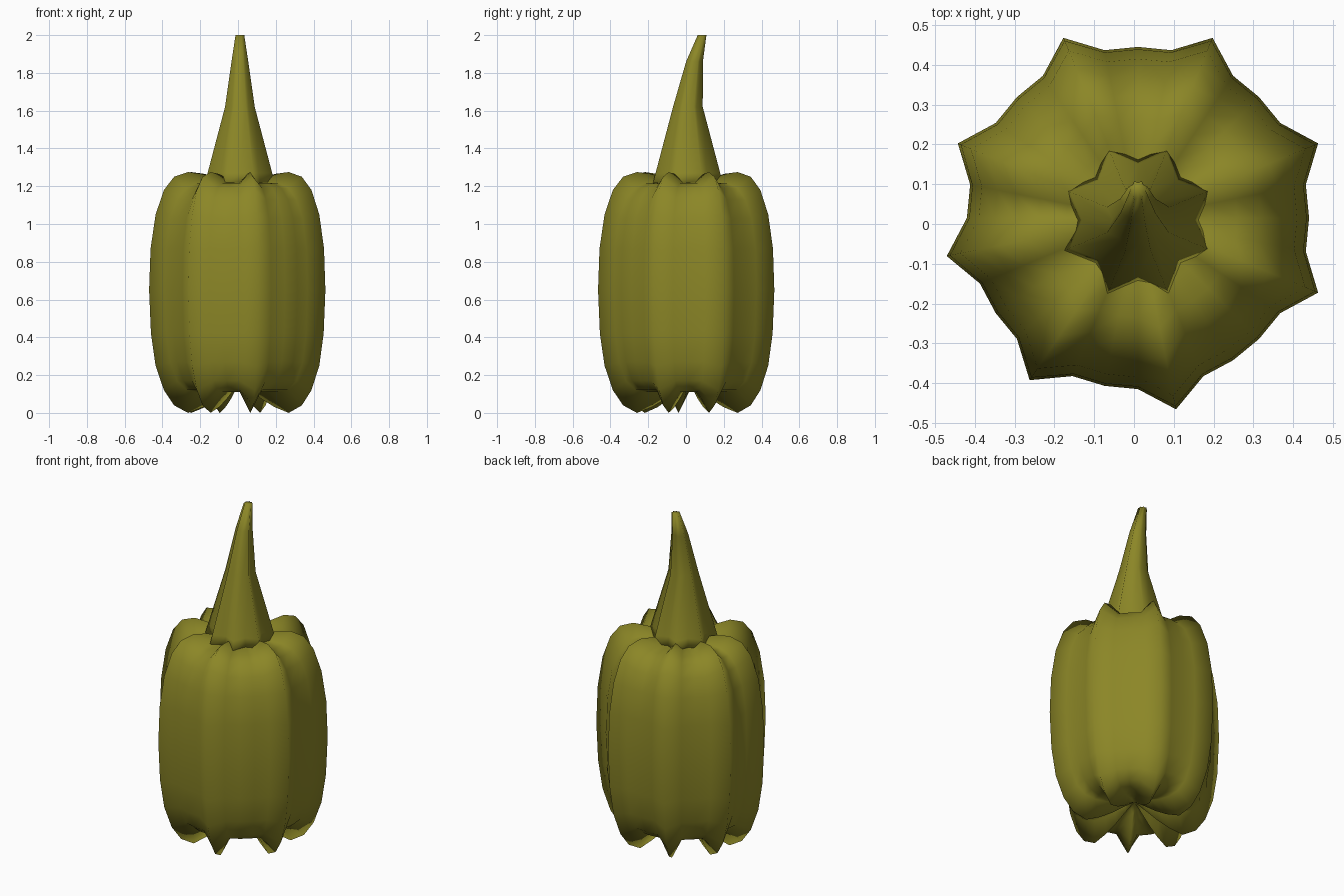
import bpy, bmesh, math

if "Cube" in bpy.data.objects:
    bpy.data.objects.remove(bpy.data.objects["Cube"])

skin = bpy.data.materials.new("olive green")
skin.diffuse_color = (0.26, 0.24, 0.02, 1)
skin.use_nodes = True
skin.node_tree.nodes["Principled BSDF"].inputs["Base Color"].default_value = skin.diffuse_color


def skin_rings(name, rings, bottom, top):
    """Join stacked rings of points and close both ends to a pole."""
    bm = bmesh.new()
    loops = [[bm.verts.new(p) for p in ring] for ring in rings]
    n = len(loops[0])
    for a, b in zip(loops, loops[1:]):
        for i in range(n):
            j = (i + 1) % n
            bm.faces.new((a[i], a[j], b[j], b[i]))
    lo, hi = bm.verts.new(bottom), bm.verts.new(top)
    for i in range(n):
        j = (i + 1) % n
        bm.faces.new((lo, loops[0][j], loops[0][i]))
        bm.faces.new((hi, loops[-1][i], loops[-1][j]))
    bmesh.ops.recalc_face_normals(bm, faces=bm.faces)
    me = bpy.data.meshes.new(name)
    bm.to_mesh(me)
    bm.free()
    me.materials.append(skin)
    for p in me.polygons:
        p.use_smooth = True
    ob = bpy.data.objects.new(name, me)
    bpy.context.collection.objects.link(ob)
    return ob


# Ribbed body: sharp ribs on 8 of 32 columns, shallower panels between
CX, CY = 0.01, 0.015
rib = [(.06, .12), (.13, .07), (.20, .03), (.28, .0), (.355, .04), (.41, .12),
       (.455, .25), (.48, .42), (.49, .65), (.482, .87), (.455, 1.05),
       (.41, 1.18), (.355, 1.25), (.28, 1.275), (.20, 1.265), (.10, 1.235)]
panel = [(.06, .15), (.12, .13), (.18, .115), (.25, .11), (.31, .125), (.36, .17),
         (.40, .27), (.422, .42), (.43, .65), (.424, .87), (.40, 1.03),
         (.36, 1.13), (.31, 1.19), (.25, 1.215), (.18, 1.22), (.10, 1.22)]
rib_columns = {2, 6, 10, 14, 17, 21, 25, 30}
rings = []
for k in range(len(rib)):
    ring = []
    for i in range(32):
        r, z = rib[k] if i in rib_columns else panel[k]
        a = math.tau * i / 32
        ring.append((CX + r * math.cos(a), CY + r * math.sin(a), z))
    rings.append(ring)
skin_rings("body", rings, (CX, CY, .16), (CX, CY, 1.22))

# Fluted stem, leaning to the back: centre y, height, radius
rings = []
for cy, z, r in [(.01, 1.2, .205), (.01, 1.27, .185), (.01, 1.62, .085),
                 (.045, 1.86, .048), (.085, 2.0, .025)]:
    ring = []
    for i in range(16):
        a = math.tau * i / 16
        q = r if i % 2 else r * .76
        ring.append((CX + q * math.cos(a), cy + q * math.sin(a), z))
    rings.append(ring)
skin_rings("stem", rings, (CX, .01, 1.2), (CX, .085, 2.0))
